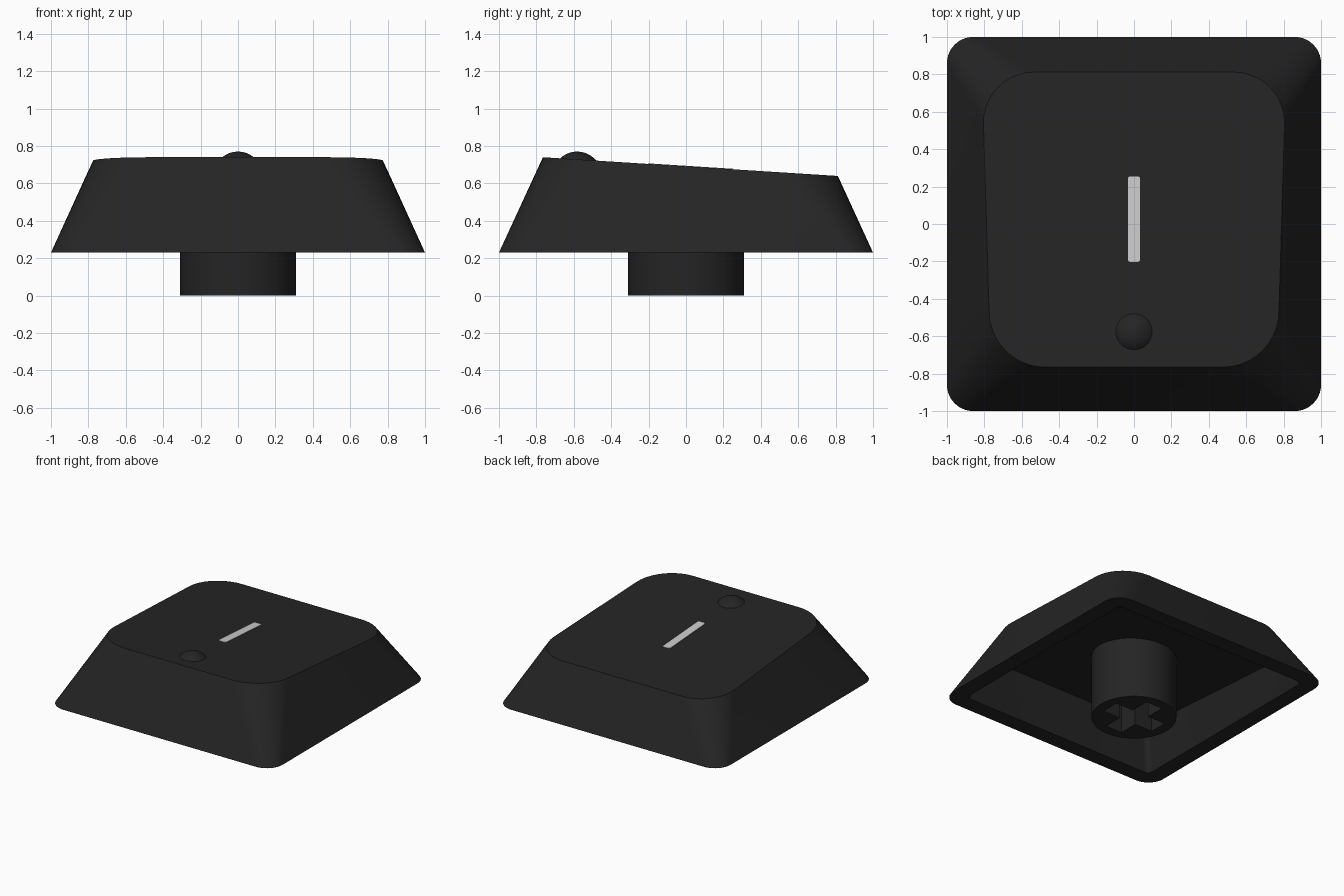
import bpy, bmesh, math
from mathutils import Matrix, Vector

if "Cube" in bpy.data.objects:
    bpy.data.objects.remove(bpy.data.objects["Cube"])


def material(name, value):
    m = bpy.data.materials.new(name)
    m.diffuse_color = (*value, 1)
    m.use_nodes = True
    m.node_tree.nodes["Principled BSDF"].inputs["Base Color"].default_value = m.diffuse_color
    return m


BLACK = material("charcoal plastic", (0.018, 0.018, 0.018))
WHITE = material("light grey legend", (0.6, 0.6, 0.6))
TILT = -0.0635                      # slope of the top towards the back


def top_z(y, base=0.6914):
    return base + TILT * y


def outline(hx_front, hx_back, y_front, y_back, r_front, r_back, steps=10):
    """Rounded trapezoid, counter-clockwise, starting at the back right."""
    corners = [(hx_back - r_back, y_back - r_back, r_back, 0),
               (r_back - hx_back, y_back - r_back, r_back, 90),
               (r_front - hx_front, y_front + r_front, r_front, 180),
               (hx_front - r_front, y_front + r_front, r_front, 270)]
    pts = []
    for cx, cy, r, start in corners:
        for i in range(steps + 1):
            a = math.radians(start + 90 * i / steps)
            pts.append((cx + r * math.cos(a), cy + r * math.sin(a)))
    return pts


def finish(name, mesh_or_bm, mat):
    if isinstance(mesh_or_bm, bmesh.types.BMesh):
        me = bpy.data.meshes.new(name)
        bmesh.ops.recalc_face_normals(mesh_or_bm, faces=mesh_or_bm.faces)
        mesh_or_bm.to_mesh(me)
        mesh_or_bm.free()
    else:
        me = mesh_or_bm
        me.name = name
    me.materials.clear()
    me.materials.append(mat)
    ob = bpy.data.objects.new(name, me)
    bpy.context.collection.objects.link(ob)
    bpy.ops.object.select_all(action='DESELECT')
    ob.select_set(True)
    bpy.context.view_layer.objects.active = ob
    bpy.ops.object.shade_smooth_by_angle(angle=math.radians(30))
    return ob


def loft(rings):
    """Skin a list of equal-length rings and cap both ends."""
    bm = bmesh.new()
    loops = [[bm.verts.new(p) for p in ring] for ring in rings]
    n = len(loops[0])
    for a, b in zip(loops, loops[1:]):
        for i in range(n):
            j = (i + 1) % n
            bm.faces.new((a[i], a[j], b[j], b[i]))
    bm.faces.new(loops[0])
    bm.faces.new(loops[-1])
    return bm


# Key shell: top outline, bottom rim, inner rim, inner ceiling
RIM = 0.23
top = [(x, y, top_z(y)) for x, y in outline(0.775, 0.805, -0.765, 0.812, 0.30, 0.27)]
rim = [(x, y, RIM) for x, y in outline(1, 1, -1, 1, 0.14, 0.14)]
inner_rim = [(x, y, RIM) for x, y in outline(0.87, 0.87, -0.87, 0.87, 0.04, 0.04)]
ceiling = [(x, y, top_z(y, 0.505)) for x, y in outline(0.77, 0.78, -0.77, 0.78, 0.04, 0.04)]
finish("key_shell", loft([top, rim, inner_rim, ceiling]), BLACK)

# Stem: a round post with a cross-shaped socket, filled as a 2D curve
R, L, W = 0.31, 0.23, 0.073
circle = [(R * math.cos(t * math.tau / 64), R * math.sin(t * math.tau / 64)) for t in range(64)]
cross = []
for k in range(4):
    c, s = round(math.cos(k * math.pi / 2)), round(math.sin(k * math.pi / 2))
    cross += [(c * x - s * y, s * x + c * y) for x, y in ((L, -W), (L, W), (W, W))]
curve = bpy.data.curves.new("stem_profile", 'CURVE')
curve.dimensions, curve.fill_mode, curve.extrude = '2D', 'BOTH', 0.27
for pts in (circle, cross):
    spline = curve.splines.new('POLY')
    spline.points.add(len(pts) - 1)
    for p, (x, y) in zip(spline.points, pts):
        p.co = (x, y, 0, 1)
    spline.use_cyclic_u = True
helper = bpy.data.objects.new("stem_profile", curve)
bpy.context.collection.objects.link(helper)
stem_mesh = bpy.data.meshes.new_from_object(
    helper.evaluated_get(bpy.context.evaluated_depsgraph_get()))
bpy.data.objects.remove(helper)
bm = bmesh.new()
bm.from_mesh(stem_mesh)
bmesh.ops.remove_doubles(bm, verts=bm.verts, dist=0.0005)
bmesh.ops.translate(bm, verts=bm.verts, vec=(0, 0, 0.27))
finish("stem", bm, BLACK)

# Homing bump: shallow dome near the front edge
bm = bmesh.new()
bmesh.ops.create_uvsphere(bm, u_segments=32, v_segments=32, radius=0.133)
bmesh.ops.translate(bm, verts=bm.verts, vec=(0, -0.582, 0.637))
bmesh.ops.bisect_plane(bm, geom=bm.verts[:] + bm.edges[:] + bm.faces[:],
                       plane_co=Vector((0, 0, top_z(0) - 0.003)),
                       plane_no=Vector((0, -TILT, 1)), clear_inner=True)
finish("homing_bump", bm, BLACK)

# Legend bar: thin plate lying on the sloped top
bar = outline(0.032, 0.032, -0.203, 0.255, 0.012, 0.012, 3)
finish("legend_bar", loft([[(x, y, top_z(y) + dz) for x, y in bar] for dz in (-0.003, 0.003)]), WHITE)
